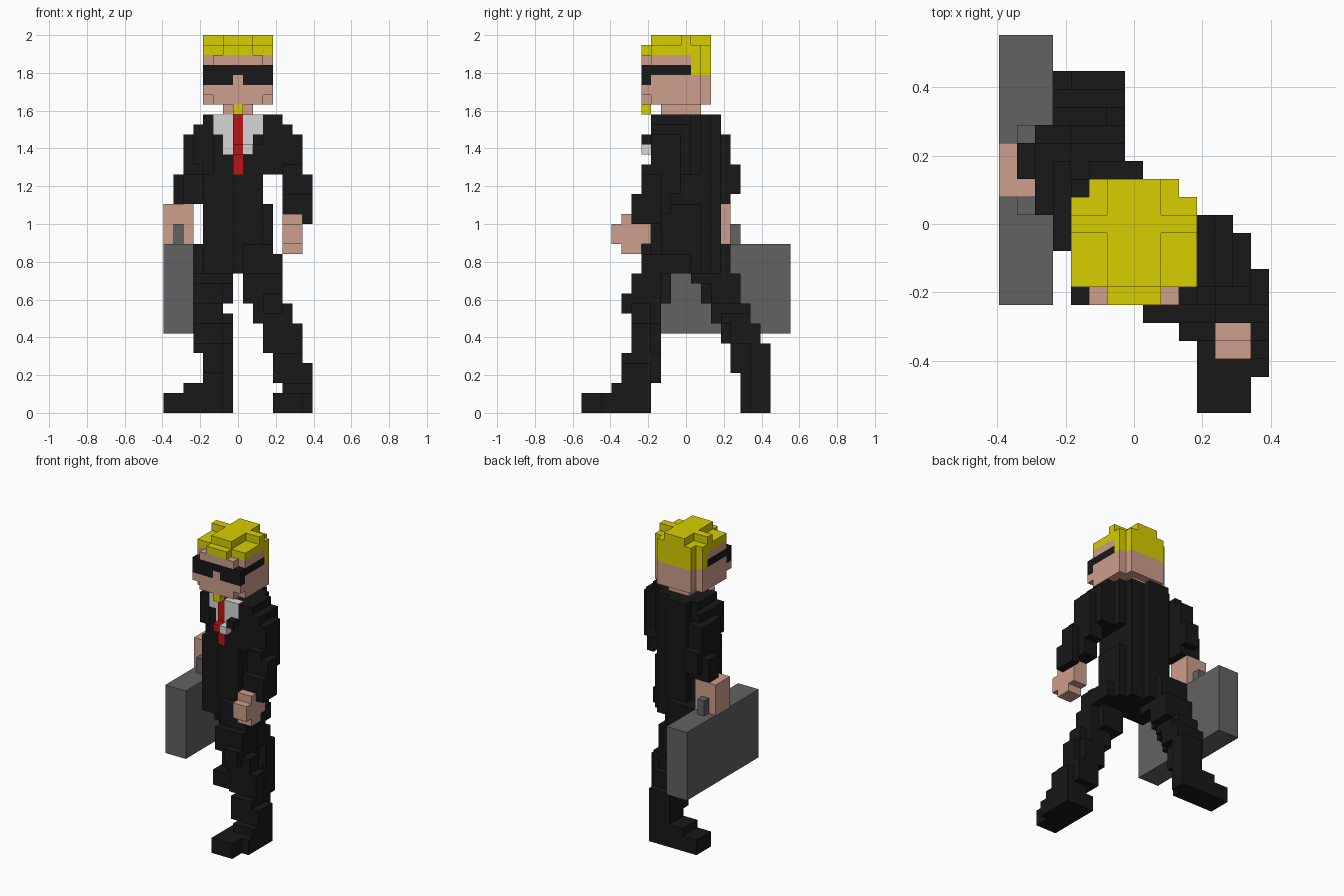
import bpy, bmesh
from itertools import product
from mathutils import Vector

if "Cube" in bpy.data.objects:
    bpy.data.objects.remove(bpy.data.objects["Cube"])

UNIT = 2 / 38                      # edge of one block
ORIGIN = Vector((7.5, 10.5, 0))    # block-grid point under the model centre


def material(name, r, g, b):
    mat = bpy.data.materials.new(name)
    mat.use_nodes = True
    mat.diffuse_color = (r, g, b, 1)
    node = next(n for n in mat.node_tree.nodes if n.type == 'BSDF_PRINCIPLED')
    node.inputs["Base Color"].default_value = (r, g, b, 1)
    node.inputs["Roughness"].default_value = 0.9
    return mat


black = material("suit black", .009, .009, .009)
skin = material("skin", .61, .345, .26)
yellow = material("hair yellow", .68, .62, 0)
red = material("tie red", .53, .006, .006)
white = material("shirt grey white", .67, .67, .67)
grey = material("case grey", .122, .122, .122)

cells = {}     # block position -> part name
parts = {}     # part name -> material


def part(name, mat, *boxes):
    """Fill blocks with a part; each box is x0, x1, y0, y1, z0, z1."""
    parts[name] = mat
    for x0, x1, y0, y1, z0, z1 in boxes:
        for cell in product(range(x0, x1), range(y0, y1), range(z0, z1)):
            cells[cell] = name


# Legs: the left strides forward, the right trails with its foot turned out
part("left_leg", black,
     (11, 14, 0, 2, 0, 2), (11, 15, 2, 7, 0, 2), (12, 15, 3, 7, 2, 3),
     (11, 14, 4, 8, 3, 6), (14, 15, 4, 7, 3, 5), (10, 13, 5, 8, 6, 9),
     (13, 14, 5, 7, 6, 9), (9, 12, 5, 8, 9, 11), (12, 13, 5, 7, 9, 11),
     (10, 12, 4, 5, 10, 12), (8, 11, 5, 9, 11, 14), (11, 12, 5, 8, 11, 14),
     (8, 12, 6, 11, 14, 16), (8, 11, 6, 7, 16, 17))
part("right_leg", black,
     (0, 6, 16, 19, 0, 2), (6, 7, 17, 19, 0, 7), (2, 6, 16, 19, 2, 3),
     (4, 6, 16, 19, 3, 4), (4, 6, 15, 19, 4, 7), (3, 4, 15, 18, 6, 7),
     (3, 6, 14, 18, 7, 9), (6, 7, 15, 18, 7, 9), (3, 6, 13, 17, 9, 11),
     (6, 7, 14, 17, 9, 10), (3, 6, 12, 16, 11, 13), (6, 7, 13, 16, 11, 13),
     (3, 7, 11, 16, 13, 14), (3, 7, 10, 15, 14, 17))

# Suit jacket, twisted so the left shoulder leads
part("jacket", black,
     (4, 5, 8, 13, 14, 24), (4, 5, 9, 13, 24, 30), (5, 7, 8, 14, 14, 30),
     (7, 8, 7, 14, 14, 30), (8, 10, 7, 13, 14, 30), (10, 11, 8, 12, 14, 21),
     (10, 11, 7, 12, 24, 30), (9, 10, 6, 7, 27, 28))
part("left_sleeve", black,
     (11, 12, 7, 11, 27, 30), (11, 13, 7, 11, 24, 29), (13, 14, 7, 10, 24, 28),
     (12, 14, 6, 10, 22, 25), (14, 15, 6, 8, 20, 24), (12, 14, 5, 9, 20, 22),
     (14, 15, 5, 8, 19, 22))
part("right_sleeve", black,
     (3, 4, 9, 14, 25, 29), (2, 4, 11, 15, 24, 28), (2, 4, 12, 16, 22, 25),
     (2, 4, 12, 15, 21, 24), (1, 2, 13, 15, 21, 24))

# Shirt and tie
part("shirt", white,
     (5, 7, 8, 9, 28, 30), (8, 10, 7, 8, 28, 30), (6, 7, 8, 9, 26, 28),
     (8, 9, 7, 8, 26, 28), (8, 9, 6, 7, 26, 27))
part("tie", red, (7, 8, 7, 8, 24, 30), (7, 8, 6, 7, 26, 27))
part("tie_knot", yellow, (7, 8, 6, 7, 30, 31))

# Head
part("neck", skin, (6, 9, 8, 12, 30, 31))
part("head", skin,
     (4, 11, 7, 12, 31, 36), (5, 10, 12, 13, 31, 34),
     (5, 10, 6, 7, 31, 36), (4, 11, 6, 7, 32, 33))
part("hair", yellow,
     (4, 11, 7, 12, 36, 37), (4, 11, 11, 12, 34, 37), (5, 10, 12, 13, 34, 37),
     (6, 9, 6, 7, 36, 37), (6, 9, 7, 13, 37, 38), (4, 11, 10, 11, 37, 38))
part("sunglasses", black,
     (4, 11, 6, 7, 33, 35), (4, 5, 7, 11, 34, 35), (10, 11, 7, 11, 34, 35))
part("nose", skin, (7, 8, 6, 7, 33, 34))

# Hands and briefcase
part("left_hand", skin,
     (12, 14, 4, 7, 17, 20), (12, 14, 3, 4, 17, 19), (12, 14, 4, 6, 16, 17))
part("right_hand", skin, (0, 3, 12, 15, 17, 21))
part("briefcase", grey, (0, 3, 6, 21, 8, 17))
part("case_handle", grey, (1, 2, 11, 12, 17, 19), (1, 2, 15, 16, 17, 19))


def add_faces(bm, cell):
    """Add the sides of one block that are not covered by a neighbour."""
    for axis, side in product(range(3), (0, 1)):
        near = list(cell)
        near[axis] += 2 * side - 1
        if tuple(near) in cells:
            continue
        u, v = (axis + 1) % 3, (axis + 2) % 3
        ring = []
        for du, dv in ((0, 0), (1, 0), (1, 1), (0, 1)):
            corner = Vector(cell)
            corner[axis] += side
            corner[u] += du
            corner[v] += dv
            ring.append(bm.verts.new((corner - ORIGIN) * UNIT))
        bm.faces.new(ring if side else ring[::-1])


# Turn each part into a mesh with its flat areas merged
for name, mat in parts.items():
    bm = bmesh.new()
    for cell, owner in cells.items():
        if owner == name:
            add_faces(bm, cell)
    bmesh.ops.remove_doubles(bm, verts=bm.verts, dist=UNIT / 100)
    bmesh.ops.dissolve_limit(bm, angle_limit=0.01, verts=bm.verts, edges=bm.edges)
    mesh = bpy.data.meshes.new(name)
    bm.to_mesh(mesh)
    bm.free()
    mesh.materials.append(mat)
    bpy.context.collection.objects.link(bpy.data.objects.new(name, mesh))
